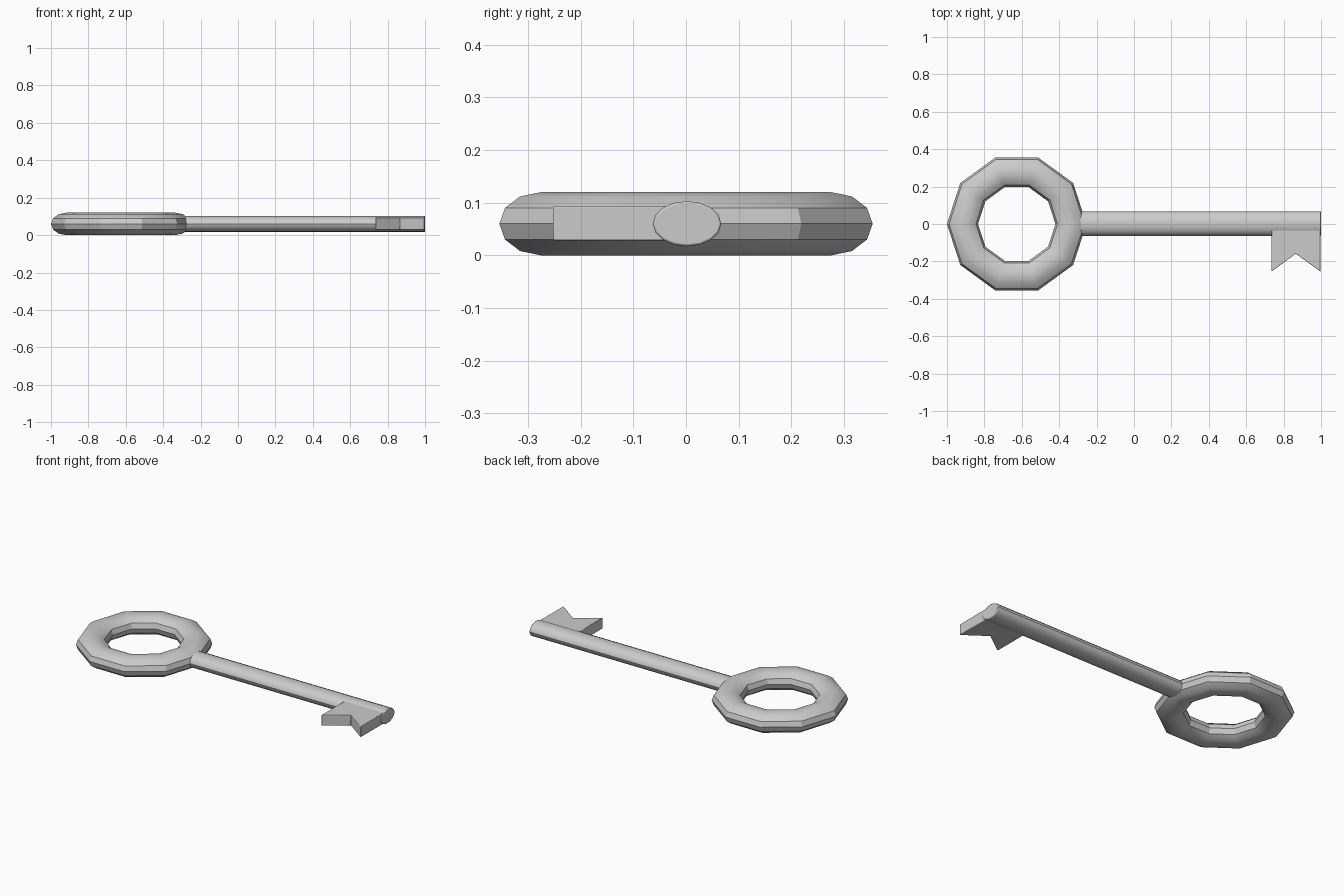
import bpy, bmesh, math

if "Cube" in bpy.data.objects:
    bpy.data.objects.remove(bpy.data.objects["Cube"])


def finish(name, bm, bevel=0.0):
    bmesh.ops.recalc_face_normals(bm, faces=bm.faces)
    mesh = bpy.data.meshes.new(name)
    bm.to_mesh(mesh)
    bm.free()
    obj = bpy.data.objects.new(name, mesh)
    bpy.context.collection.objects.link(obj)
    if bevel:
        mod = obj.modifiers.new("soft_edges", "BEVEL")
        mod.width = bevel
        mod.segments = 2
        mod.limit_method = "ANGLE"
        mod.angle_limit = math.radians(40)
    bpy.ops.object.select_all(action="DESELECT")
    obj.select_set(True)
    bpy.context.view_layer.objects.active = obj
    bpy.ops.object.shade_smooth_by_angle(angle=math.radians(32))
    return obj


# Ten-sided ring handle with a flattened round section
bm = bmesh.new()
SIDES, SECTION = 10, 12
rings = []
for i in range(SIDES):
    a = math.tau * i / SIDES
    ring = []
    for j in range(SECTION):
        b = math.tau * j / SECTION
        r = 0.29 + 0.083 * math.cos(b)
        ring.append(bm.verts.new((-0.627 + r * math.cos(a), r * math.sin(a),
                                  0.06 + 0.06 * math.sin(b))))
    rings.append(ring)
for i in range(SIDES):
    p, q = rings[i], rings[(i + 1) % SIDES]
    for j in range(SECTION):
        k = (j + 1) % SECTION
        bm.faces.new((p[j], q[j], q[k], p[k]))
finish("ring_handle", bm)

# Oval shaft, its left end buried in the ring
bm = bmesh.new()
loops = [[bm.verts.new((x, 0.002 + 0.065 * math.cos(math.tau * i / 16),
                        0.06 + 0.043 * math.sin(math.tau * i / 16)))
          for i in range(16)] for x in (-0.31, 1.0)]
for i in range(16):
    k = (i + 1) % 16
    bm.faces.new((loops[0][i], loops[0][k], loops[1][k], loops[1][i]))
for loop in loops:
    bm.faces.new(loop)
finish("shaft", bm, 0.004)

# Notched bit extruded from its outline
bm = bmesh.new()
outline = [(0.735, -0.01), (0.735, -0.254), (0.865, -0.159),
           (0.997, -0.254), (0.997, -0.01)]
face = bm.faces.new([bm.verts.new((x, y, 0.028)) for x, y in outline])
ext = bmesh.ops.extrude_face_region(bm, geom=[face])
top = [g for g in ext["geom"] if isinstance(g, bmesh.types.BMVert)]
bmesh.ops.translate(bm, verts=top, vec=(0, 0, 0.066))
finish("bit", bm, 0.003)
